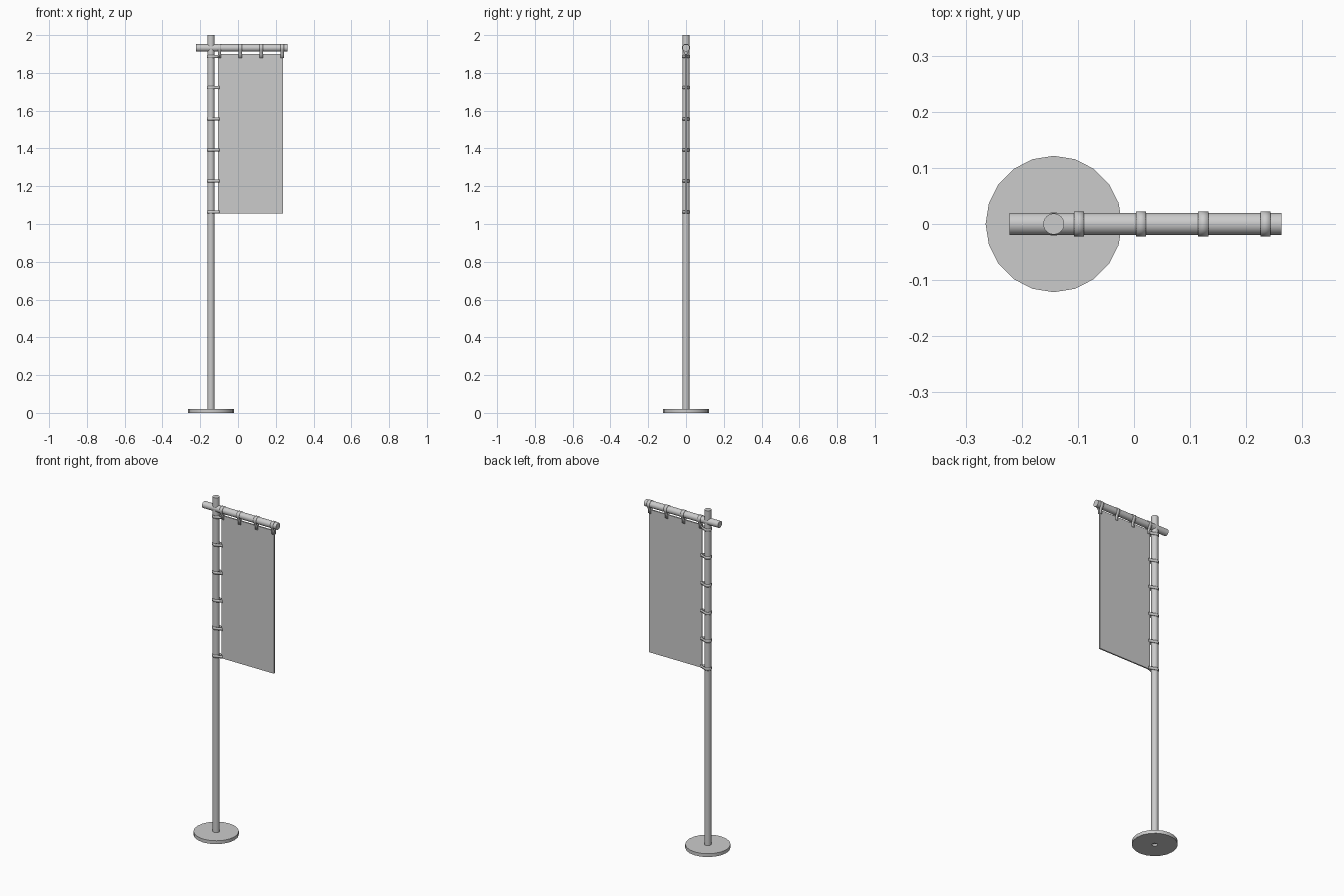
import bpy, bmesh, math
from mathutils import Matrix, Vector

cube = bpy.data.objects.get("Cube")
if cube:
    bpy.data.objects.remove(cube, do_unlink=True)

grey = bpy.data.materials.new("plain_grey")
grey.use_nodes = True
grey.diffuse_color = (0.6, 0.6, 0.6, 1)
grey.node_tree.nodes["Principled BSDF"].inputs["Base Color"].default_value = (0.6, 0.6, 0.6, 1)

POLE_X, POLE_R = -0.143, 0.0187
BAR_Z, BAR_R = 1.932, 0.0197
FLAG_LEFT, FLAG_RIGHT = -0.106, 0.238
FLAG_BOTTOM, FLAG_TOP = 1.055, 1.9
FLAG_THICK = 0.008


def finish(name, bm, smooth=True):
    """Turn a bmesh into a named, coloured object."""
    bmesh.ops.recalc_face_normals(bm, faces=bm.faces)
    mesh = bpy.data.meshes.new(name)
    bm.to_mesh(mesh)
    bm.free()
    mesh.materials.append(grey)
    obj = bpy.data.objects.new(name, mesh)
    bpy.context.collection.objects.link(obj)
    if smooth:
        bpy.ops.object.select_all(action='DESELECT')
        obj.select_set(True)
        bpy.context.view_layer.objects.active = obj
        bpy.ops.object.shade_smooth_by_angle(angle=math.radians(30))
    return obj


def lathe(name, profile, sides, matrix):
    """Spin a (radius, height) profile around its local z axis."""
    bm = bmesh.new()
    verts = [bm.verts.new((r, 0, h)) for r, h in profile]
    edges = [bm.edges.new(pair) for pair in zip(verts, verts[1:])]
    bmesh.ops.spin(bm, geom=verts + edges, axis=(0, 0, 1), cent=(0, 0, 0),
                   angle=math.tau, steps=sides, use_duplicate=False)
    bmesh.ops.remove_doubles(bm, verts=bm.verts, dist=1e-5)
    bm.transform(matrix)
    return finish(name, bm)


def strap(name, radius, start, end, width, matrix):
    """Band wrapped round a rod, its two tails gripping the cloth along +x."""
    half = FLAG_THICK / 2 + 0.001
    arc = [math.radians(60 + 20 * i) for i in range(13)]
    path = [(end, half), (start, half)]
    path += [((radius + 0.001) * math.cos(a), (radius + 0.001) * math.sin(a)) for a in arc]
    path += [(start, -half), (end, -half)]
    bm = bmesh.new()
    low = [bm.verts.new((u, v, -width / 2)) for u, v in path]
    high = [bm.verts.new((u, v, width / 2)) for u, v in path]
    for i in range(len(path) - 1):
        bm.faces.new((low[i], low[i + 1], high[i + 1], high[i]))
    bm.transform(matrix)
    obj = finish(name, bm)
    mod = obj.modifiers.new("thickness", 'SOLIDIFY')
    mod.thickness = 0.003
    mod.offset = 0
    return obj


at_pole = Matrix.Translation((POLE_X, 0, 0))

# Round foot with a socket hole underneath
lathe("base", [(POLE_R * 0.8, 0.02), (POLE_R * 0.8, 0), (0.1215, 0), (0.1215, 0.02),
               (POLE_R * 0.8, 0.02)], 20, at_pole)

# Upright pole, capped on top and closed just inside the socket
lathe("pole", [(0, 0.012), (POLE_R, 0.012), (POLE_R, 2), (0, 2)], 24, at_pole)

# Crossbar lying along x
lathe("crossbar", [(0, -0.222), (BAR_R, -0.222), (BAR_R, 0.2625), (0, 0.2625)], 24,
      Matrix.Translation((0, 0, BAR_Z)) @ Matrix.Rotation(math.pi / 2, 4, 'Y'))

# Hanging cloth
bm = bmesh.new()
bmesh.ops.create_cube(bm, size=1)
size = Vector((FLAG_RIGHT - FLAG_LEFT, FLAG_THICK, FLAG_TOP - FLAG_BOTTOM))
bmesh.ops.scale(bm, vec=size, verts=bm.verts)
bmesh.ops.translate(bm, verts=bm.verts, vec=((FLAG_LEFT + FLAG_RIGHT) / 2, 0,
                                             (FLAG_TOP + FLAG_BOTTOM) / 2))
finish("banner", bm, smooth=False)

# Straps tying the cloth to the pole
for i in range(6):
    z = 1.063 + i * 0.1646
    strap(f"pole_strap_{i + 1}", POLE_R, FLAG_LEFT - POLE_X, 0.045, 0.016,
          Matrix.Translation((POLE_X, 0, z)))

# Straps hanging the cloth from the crossbar
for i in range(4):
    x = -0.098 + i * 0.1107
    strap(f"bar_strap_{i + 1}", BAR_R, BAR_Z - FLAG_TOP, 0.054, 0.018,
          Matrix.Translation((x, 0, BAR_Z)) @ Matrix.Rotation(math.pi / 2, 4, 'Y'))
